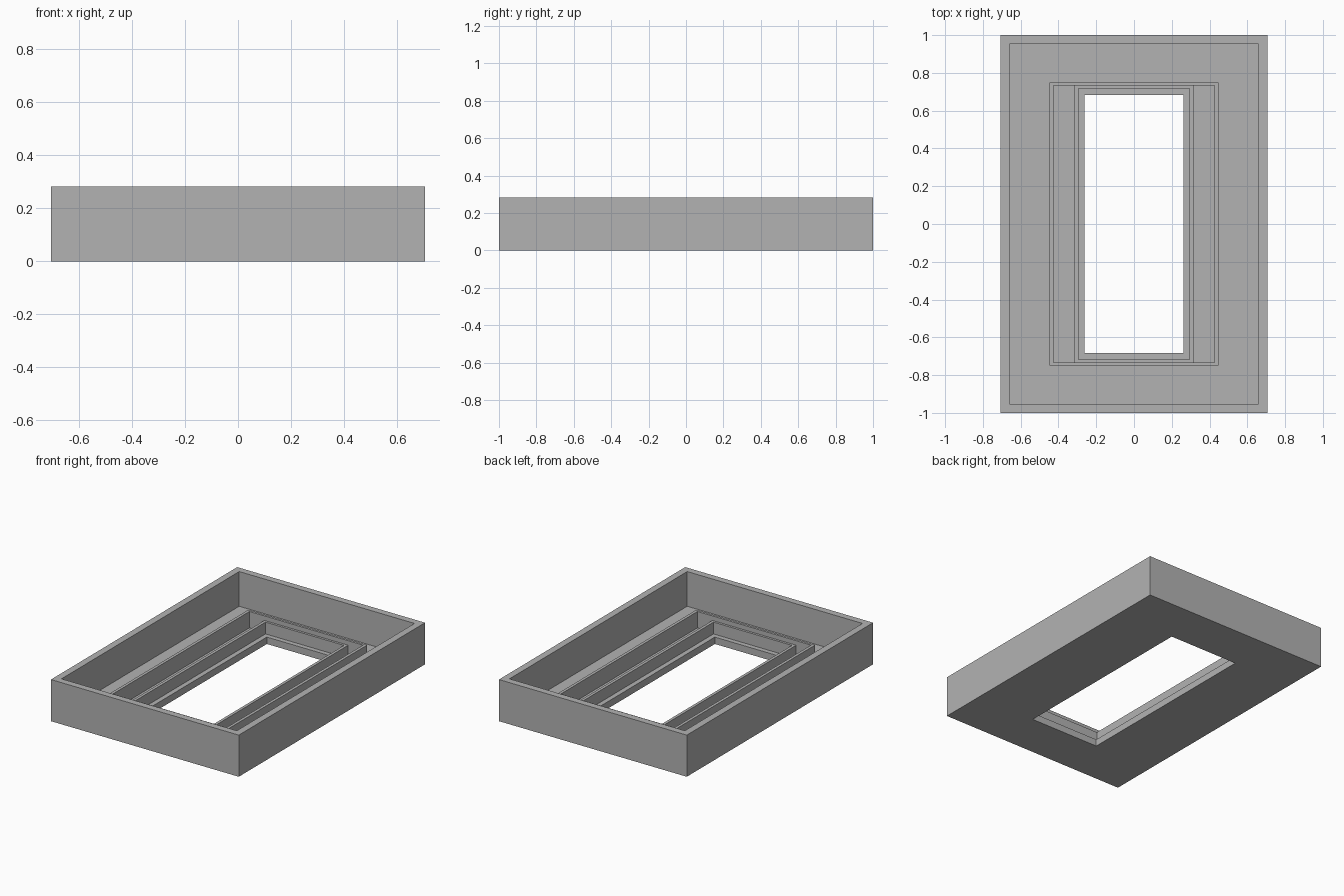
import bpy
import bmesh

cube = bpy.data.objects.get("Cube")
if cube:
    bpy.data.objects.remove(cube, do_unlink=True)

grey = bpy.data.materials.new("plain_grey")
grey.use_nodes = True
colour = (0.45, 0.45, 0.45, 1)
grey.diffuse_color = colour
grey.node_tree.nodes["Principled BSDF"].inputs["Base Color"].default_value = colour


def loft(name, profile):
    """Closed loft through rectangles given as (half width, half length, height)."""
    bm = bmesh.new()
    corners = [(-1, -1), (1, -1), (1, 1), (-1, 1)]
    rings = [[bm.verts.new((sx * hx, sy * hy, z)) for sx, sy in corners]
             for hx, hy, z in profile]
    for i, ring in enumerate(rings):
        prev = rings[i - 1]
        for j in range(4):
            k = (j + 1) % 4
            bm.faces.new((prev[j], prev[k], ring[k], ring[j]))
    bmesh.ops.recalc_face_normals(bm, faces=bm.faces)
    mesh = bpy.data.meshes.new(name)
    bm.to_mesh(mesh)
    bm.free()
    mesh.materials.append(grey)
    obj = bpy.data.objects.new(name, mesh)
    bpy.context.collection.objects.link(obj)
    return obj


def frame(name, outer, inner, bottom, top):
    """Upright rectangular wall between two rectangles."""
    return loft(name, [(*outer, bottom), (*outer, top), (*inner, top), (*inner, bottom)])


FLOOR = 0.047
opening = (0.262, 0.684)
rim_outer, rim_inner = (0.706, 1.0), (0.659, 0.954)

# Tray: floor plate with a window opening and a tall outer wall
loft("tray", [(*opening, 0), (*rim_outer, 0), (*rim_outer, 0.283),
              (*rim_inner, 0.283), (*rim_inner, FLOOR), (*opening, FLOOR)])

# Taller ridge standing on the floor
frame("outer_ridge", (0.447, 0.749), (0.427, 0.733), FLOOR, 0.158)

# Lower ridge around the opening, its ends touching the outer ridge
frame("inner_ridge", (0.315, 0.733), (0.295, 0.717), FLOOR, 0.127)
